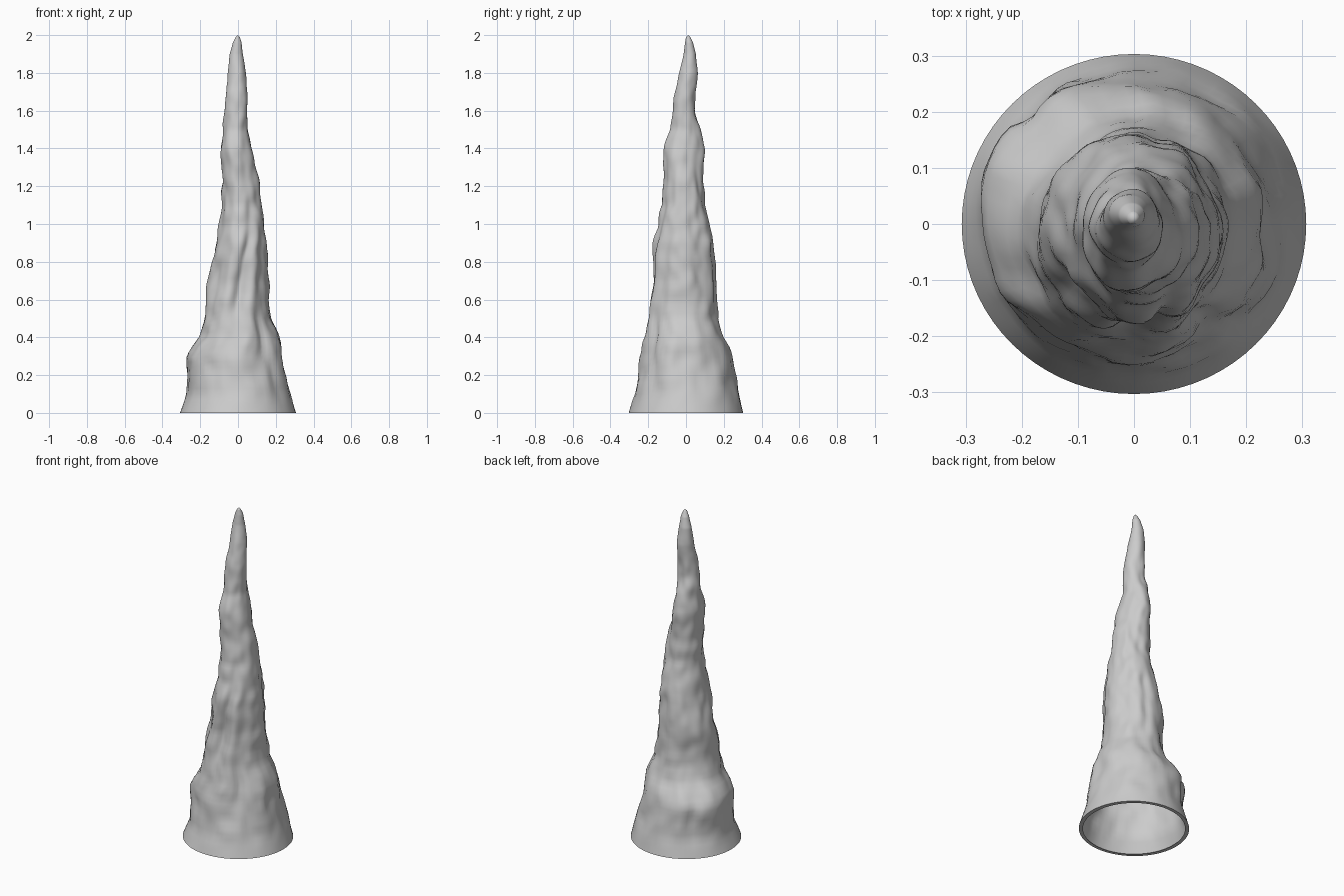
import bpy, bmesh, math
from mathutils import Vector, noise

# Silhouette profile: height, then left / right / front / back extents
PROFILE = [
    (0.00, .307, .307, .303, .303), (0.10, .272, .280, .270, .280),
    (0.20, .265, .252, .252, .262), (0.30, .272, .235, .242, .247),
    (0.36, .240, .225, .230, .225), (0.41, .195, .208, .212, .197),
    (0.50, .187, .177, .197, .170), (0.60, .180, .164, .190, .167),
    (0.70, .165, .157, .174, .166), (0.80, .145, .156, .180, .152),
    (0.90, .117, .156, .175, .147), (1.00, .100, .144, .145, .125),
    (1.10, .092, .130, .124, .102), (1.20, .086, .114, .125, .100),
    (1.40, .090, .076, .117, .096), (1.50, .076, .060, .082, .076),
    (1.60, .066, .055, .072, .056), (1.70, .060, .050, .060, .055),
    (1.80, .055, .045, .040, .060), (1.90, .045, .028, .014, .052),
    (1.96, .028, .020, .006, .038), (1.99, .012, .009, .000, .022),
]
# Grooves and swellings: angle (deg), height, drift per unit height,
# angular width (deg), half height, depth (negative = inward)
FEATURES = [
    (-82, .75, 40, 10, .26, -.026), (-62, .65, 35, 10, .25, .012),
    (-50, .35, -45, 8, .18, -.022), (-110, .62, 30, 14, .25, .008),
    (135, .52, 0, 22, .10, -.020), (180, .52, 0, 10, .08, -.010),
    (150, .27, 0, 18, .11, .016), (112, .27, 0, 15, .11, .012),
    (131, .24, 0, 7, .13, -.018), (-135, .70, 0, 20, .20, -.012),
    (-130, .28, 0, 18, .10, -.012), (40, .85, 20, 12, .25, -.010),
    (-25, .33, 20, 20, .16, .012), (45, .45, 0, 20, .18, .008),
    (75, .75, 15, 10, .20, -.012),
]
SEGMENTS, RINGS = 72, 130


def extents(z):
    """Interpolate the profile at height z."""
    for a, b in zip(PROFILE, PROFILE[1:]):
        if z <= b[0]:
            t = (z - a[0]) / (b[0] - a[0])
            return [p + (q - p) * t for p, q in zip(a[1:], b[1:])]
    return PROFILE[-1][1:]


def surface(angle, z):
    left, right, front, back = extents(z)
    cx, cy = (right - left) / 2, (back - front) / 2
    rx, ry = (right + left) / 2, (back + front) / 2
    c, s = math.cos(angle), math.sin(angle)
    # lumpy flowstone relief, calm at the foot and the tip
    fade = min(1, z / .15) * min(1, (2 - z) / .4)
    p = Vector((c * rx, s * ry, z * .6))
    d = .013 * noise.noise(p * 10) + .008 * noise.noise(p * 21) - .002
    for a0, z0, drift, width, half, depth in FEATURES:
        a = math.radians(a0 + drift * (z - z0))
        da = math.degrees(math.atan2(math.sin(angle - a), math.cos(angle - a)))
        d += depth * math.exp(-(da / width) ** 2 - ((z - z0) / half) ** 2)
    d *= fade
    return cx + c * (rx + d), cy + s * (ry + d), z


bm = bmesh.new()
angles = [2 * math.pi * i / SEGMENTS for i in range(SEGMENTS)]

# Narrow inward lip under the foot, then the outer rings
rings = [[bm.verts.new((.283 * math.cos(a), .283 * math.sin(a), 0)) for a in angles]]
for k in range(RINGS + 1):
    z = 1.99 * math.sin(math.pi / 2 * k / RINGS) ** .9 if k else 0
    rings.append([bm.verts.new(surface(a, z)) for a in angles])
for lower, upper in zip(rings, rings[1:]):
    for i in range(SEGMENTS):
        j = (i + 1) % SEGMENTS
        bm.faces.new((lower[i], lower[j], upper[j], upper[i]))

# Rounded tip
tip = bm.verts.new((0, .011, 2))
for i in range(SEGMENTS):
    bm.faces.new((rings[-1][i], rings[-1][(i + 1) % SEGMENTS], tip))

mesh = bpy.data.meshes.new("stalagmite")
bm.to_mesh(mesh)
bm.free()
obj = bpy.data.objects.new("stalagmite", mesh)
bpy.context.collection.objects.link(obj)
bpy.context.view_layer.objects.active = obj
obj.select_set(True)
bpy.ops.object.shade_smooth_by_angle(angle=math.radians(60))
